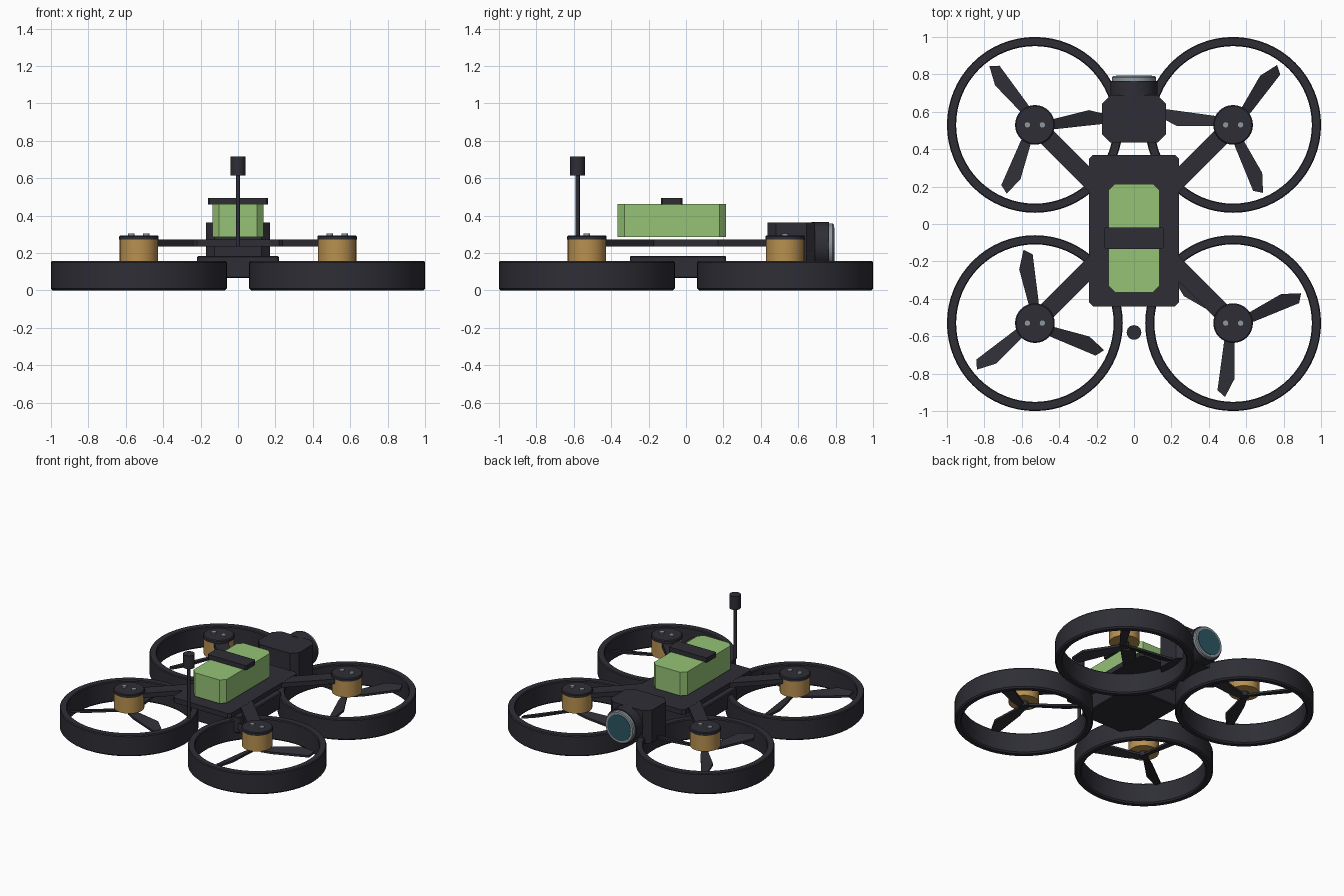
import bpy, bmesh, math
from mathutils import Matrix, Vector

if "Cube" in bpy.data.objects:
    bpy.data.objects.remove(bpy.data.objects["Cube"])


def material(name, rgb):
    m = bpy.data.materials.new(name)
    m.diffuse_color = (*rgb, 1)
    m.use_nodes = True
    m.node_tree.nodes["Principled BSDF"].inputs["Base Color"].default_value = m.diffuse_color
    return m


DARK = material("charcoal", (0.027, 0.027, 0.036))
GREEN = material("battery green", (0.30, 0.54, 0.18))
GOLD = material("motor gold", (0.48, 0.28, 0.08))
GREY = material("metal grey", (0.27, 0.31, 0.34))
TEAL = material("lens teal", (0.025, 0.09, 0.12))


def finish(name, bm, mat, bevel=0.0, smooth=False):
    bmesh.ops.recalc_face_normals(bm, faces=bm.faces)
    me = bpy.data.meshes.new(name)
    bm.to_mesh(me)
    bm.free()
    ob = bpy.data.objects.new(name, me)
    bpy.context.collection.objects.link(ob)
    me.materials.append(mat)
    if bevel:
        mod = ob.modifiers.new("edge", "BEVEL")
        mod.width, mod.segments, mod.limit_method = bevel, 1, 'ANGLE'
    if smooth:
        bpy.ops.object.select_all(action='DESELECT')
        ob.select_set(True)
        bpy.context.view_layer.objects.active = ob
        bpy.ops.object.shade_smooth_by_angle(angle=math.radians(35))
    return ob


def prism(name, outline, z0, z1, mat, bevel=0.0):
    """Extrude a flat outline from z0 to z1."""
    bm = bmesh.new()
    face = bm.faces.new([bm.verts.new((x, y, z0)) for x, y in outline])
    ext = bmesh.ops.extrude_face_region(bm, geom=[face])["geom"]
    verts = [v for v in ext if isinstance(v, bmesh.types.BMVert)]
    bmesh.ops.translate(bm, verts=verts, vec=(0, 0, z1 - z0))
    return finish(name, bm, mat, bevel)


def chamfered(x, y0, y1, c):
    """Rectangle outline with cut corners."""
    return [(-x + c, y0), (x - c, y0), (x, y0 + c), (x, y1 - c),
            (x - c, y1), (-x + c, y1), (-x, y1 - c), (-x, y0 + c)]


def lathe(name, profile, mat, loc=(0, 0, 0), segs=32, closed=False, along_y=False):
    """Spin (radius, height) points round the z axis, or the y axis."""
    bm = bmesh.new()
    rot = Matrix.Rotation(-math.pi / 2, 4, 'X') if along_y else Matrix()
    rings = []
    for r, h in profile:
        rings.append([bm.verts.new(rot @ Vector((r * math.cos(a), r * math.sin(a), h)) + Vector(loc))
                      for a in (2 * math.pi * i / segs for i in range(segs))])
    pairs = list(zip(rings, rings[1:]))
    if closed:
        pairs.append((rings[-1], rings[0]))
    else:
        bm.faces.new(rings[0])
        bm.faces.new(rings[-1])
    for lo, hi in pairs:
        for i in range(segs):
            j = (i + 1) % segs
            bm.faces.new((lo[i], lo[j], hi[j], hi[i]))
    return finish(name, bm, mat, smooth=True)


def cylinder(name, r, h0, h1, mat, loc=(0, 0, 0), segs=32, along_y=False):
    return lathe(name, [(r, h0), (r, h1)], mat, loc, segs, False, along_y)


# Propeller blade outline: (distance from hub, offset across)
BLADE = [(0.03, -0.026), (0.11, -0.034), (0.367, -0.033), (0.397, 0.012),
         (0.296, 0.048), (0.11, 0.022), (0.03, 0.012)]


def propeller(cx, cy, start):
    bm = bmesh.new()
    for k in range(3):
        a = math.radians(start + 120 * k)
        c, s = math.cos(a), math.sin(a)
        low, high = [[bm.verts.new((cx + r * c - p * s, cy + r * s + p * c, 0.13 + 0.3 * p + dz))
                      for r, p in BLADE] for dz in (-0.008, 0.008)]
        bm.faces.new(low)
        bm.faces.new(high)
        for i in range(len(BLADE)):
            j = (i + 1) % len(BLADE)
            bm.faces.new((low[i], low[j], high[j], high[i]))
    finish("propeller", bm, DARK)
    cylinder("propeller_hub", 0.032, 0.118, 0.155, DARK, (cx, cy, 0), 16)


# Four rotor units: duct, motor, cap, screws, propeller and arm
DUCT = [(0.46, 0), (0.47, 0.01), (0.47, 0.15), (0.465, 0.157),
        (0.426, 0.157), (0.421, 0.15), (0.421, 0.01), (0.43, 0)]
for sx, sy, start in ((-1, 1, 6), (1, 1, 52), (-1, -1, 97), (1, -1, 22)):
    cx, cy = 0.53 * sx, 0.53 * sy
    lathe("duct", DUCT, DARK, (cx, cy, 0), 64, closed=True)
    cylinder("motor", 0.103, 0.152, 0.272, GOLD, (cx, cy, 0))
    lathe("motor_cap", [(0.106, 0.271), (0.106, 0.288), (0.1, 0.294)], DARK, (cx, cy, 0))
    for dx in (-0.04, 0.04):
        cylinder("screw", 0.017, 0.29, 0.304, GREY, (cx + dx, cy, 0), 12)
    propeller(cx, cy, start)
    d, w = math.sqrt(0.5), 0.048
    arm = [((l * d - p * d) * sx, (l * d + p * d) * sy)
           for l, p in ((0.1, -w), (0.75, -w), (0.75, w), (0.1, w))]
    prism("arm", arm, 0.236, 0.271, DARK)

# Frame: lower body and top plate
prism("lower_body", chamfered(0.218, -0.30, 0.215, 0.015), 0.065, 0.184, DARK, 0.006)
prism("top_plate", chamfered(0.24, -0.44, 0.37, 0.02), 0.235, 0.272, DARK)

# Battery and strap
prism("battery", chamfered(0.137, -0.365, 0.215, 0.035), 0.286, 0.462, GREEN)
prism("battery_strap", chamfered(0.16, -0.133, -0.018, 0.008), 0.46, 0.495, DARK)

# Camera: housing, barrel, metal ring and glass
prism("camera_housing", chamfered(0.17, 0.435, 0.69, 0.045), 0.115, 0.362, DARK)
CAM = (0, 0, 0.24)
cylinder("lens_barrel", 0.126, 0.67, 0.765, DARK, CAM, 40, True)
lathe("lens_ring", [(0.118, 0.76), (0.118, 0.784), (0.112, 0.79)], GREY, CAM, 40, along_y=True)
cylinder("lens_glass", 0.096, 0.787, 0.793, TEAL, CAM, 40, True)

# Antenna
cylinder("antenna_rod", 0.012, 0.235, 0.63, DARK, (0, -0.58, 0), 12)
cylinder("antenna_tip", 0.039, 0.615, 0.715, DARK, (0, -0.58, 0), 24)
